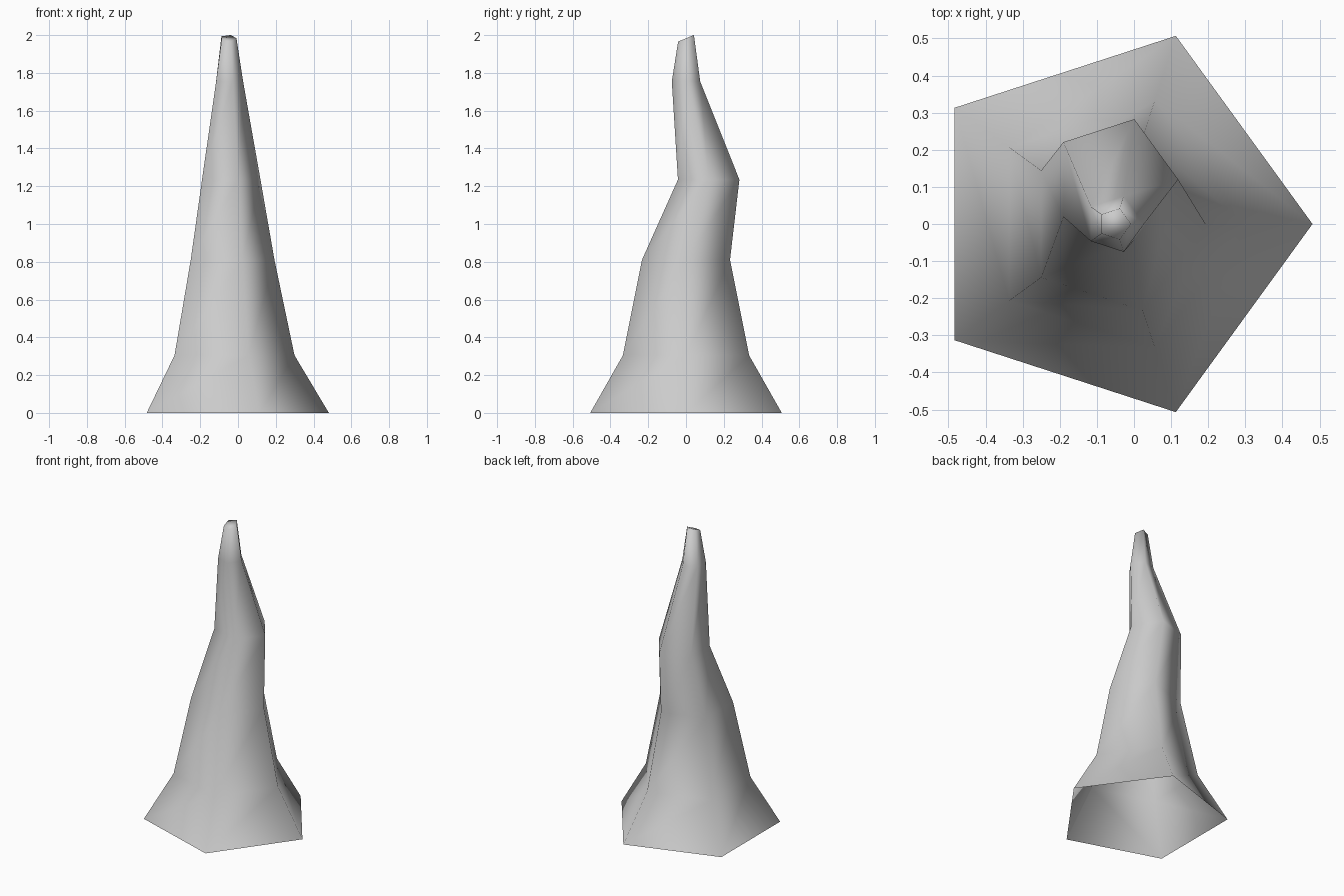
import bpy, bmesh
from math import cos, sin, tau

cube = bpy.data.objects.get("Cube")
if cube:
    bpy.data.objects.remove(cube, do_unlink=True)

grey = bpy.data.materials.new("light grey")
grey.use_nodes = True
colour = (0.6, 0.6, 0.6, 1)
grey.diffuse_color = colour
grey.node_tree.nodes["Principled BSDF"].inputs["Base Color"].default_value = colour

SIDES = 5
AXIS_X = -0.052
# Cross-sections from base to tip: height, radius, sideways bend, tilt
sections = [
    (0.0, 0.533, 0.0, 0.0),
    (0.305, 0.351, 0.0, 0.0),
    (0.81, 0.245, 0.0, 0.0),
    (1.235, 0.171, 0.12, 0.0),
    (1.755, 0.079, 0.0, 0.0),
    (1.983, 0.044, 0.0, 0.42),
]

# Bent five-sided horn, open underneath
bm = bmesh.new()
rings = []
for z, radius, bend, tilt in sections:
    ring = []
    for i in range(SIDES):
        a = tau * i / SIDES
        dy = radius * sin(a)
        ring.append(bm.verts.new((AXIS_X + radius * cos(a), bend + dy, z + tilt * dy)))
    rings.append(ring)
for low, high in zip(rings, rings[1:]):
    for i in range(SIDES):
        j = (i + 1) % SIDES
        bm.faces.new((low[i], low[j], high[j], high[i]))

# Slanted tip
bm.faces.new(rings[-1])
for face in bm.faces:
    face.smooth = True

mesh = bpy.data.meshes.new("horn")
bm.to_mesh(mesh)
bm.free()
mesh.materials.append(grey)
horn = bpy.data.objects.new("horn", mesh)
bpy.context.collection.objects.link(horn)
